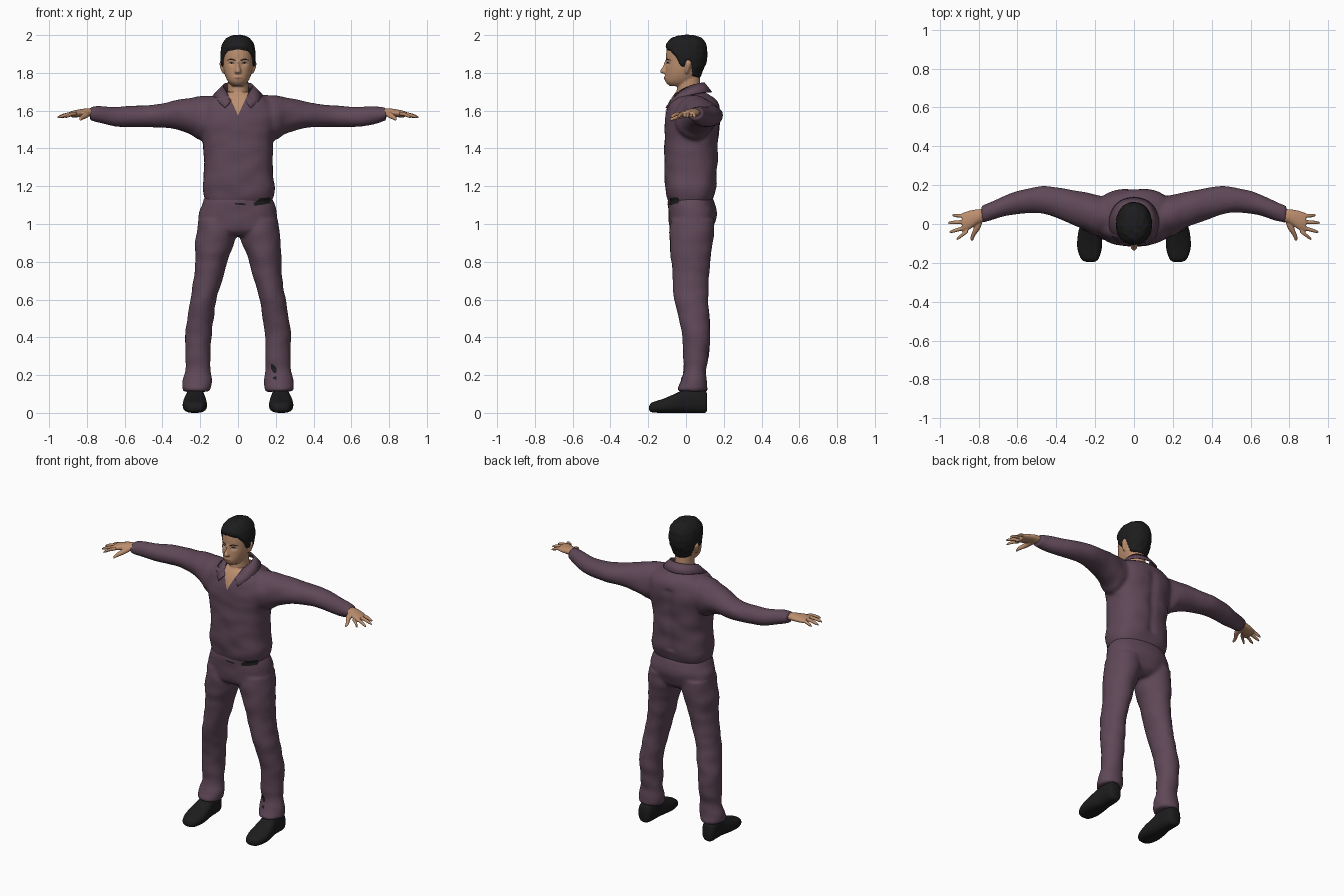
import bpy, bmesh, math
from mathutils import Vector, noise
from mathutils.bvhtree import BVHTree

if "Cube" in bpy.data.objects:
    bpy.data.objects.remove(bpy.data.objects["Cube"])


def material(name, r, g, b):
    m = bpy.data.materials.new(name)
    m.use_nodes = True
    m.diffuse_color = (r, g, b, 1)
    bsdf = m.node_tree.nodes["Principled BSDF"]
    bsdf.inputs["Base Color"].default_value = (r, g, b, 1)
    bsdf.inputs["Roughness"].default_value = 0.8
    return m


cloth = material("plum cloth", 0.115, 0.064, 0.096)
skin = material("skin", 0.50, 0.27, 0.155)
black = material("black", 0.012, 0.012, 0.013)
lip = material("lip", 0.30, 0.12, 0.085)
white = material("eye white", 0.50, 0.44, 0.40)


def finish(name, bm, mat):
    bmesh.ops.recalc_face_normals(bm, faces=bm.faces)
    mesh = bpy.data.meshes.new(name)
    bm.to_mesh(mesh)
    bm.free()
    mesh.materials.append(mat)
    obj = bpy.data.objects.new(name, mesh)
    bpy.context.collection.objects.link(obj)
    activate([obj])
    bpy.ops.object.shade_smooth_by_angle(angle=math.radians(50))
    return obj


def activate(objs):
    bpy.ops.object.select_all(action='DESELECT')
    for o in objs:
        o.select_set(True)
    bpy.context.view_layer.objects.active = objs[0]


def spline(keys, steps):
    """Smooth curve through tuples of any length."""
    pts = [Vector(k) for k in keys]
    out = []
    for i in range(len(pts) - 1):
        a, b = pts[i], pts[i + 1]
        ta = (b - pts[max(i - 1, 0)]) / 2
        tb = (pts[min(i + 2, len(pts) - 1)] - a) / 2
        for s in range(steps):
            t = s / steps
            out.append(a * (2*t**3 - 3*t*t + 1) + ta * (t**3 - 2*t*t + t)
                       + b * (3*t*t - 2*t**3) + tb * (t**3 - t*t))
    return out + [pts[-1]]


def loft(name, axis, rings, mat, side=1, n=2.0, seg=36, steps=4):
    """Skin rings given as (position, u min, u max, v min, v max) along an axis."""
    bm = bmesh.new()
    loops = []
    for p, u0, u1, v0, v1 in spline(rings, steps):
        loop = []
        for k in range(seg):
            c, s = math.cos(math.tau * k / seg), math.sin(math.tau * k / seg)
            u = (u0 + u1) / 2 + (u1 - u0) / 2 * math.copysign(abs(c) ** (2 / n), c)
            v = (v0 + v1) / 2 + (v1 - v0) / 2 * math.copysign(abs(s) ** (2 / n), s)
            x, y, z = {'x': (p, u, v), 'y': (u, p, v), 'z': (u, v, p)}[axis]
            loop.append(bm.verts.new((x * side, y, z)))
        loops.append(loop)
    for a, b in zip(loops, loops[1:]):
        for k in range(seg):
            j = (k + 1) % seg
            bm.faces.new((a[k], a[j], b[j], b[k]))
    bm.faces.new(loops[0])
    bm.faces.new(loops[-1])
    return finish(name, bm, mat)


def fuse(name, parts, voxel, rounds, shift=None):
    """Join parts into one smooth skin, then move its points by a rule."""
    activate(parts)
    bpy.ops.object.join()
    obj = bpy.context.object
    obj.name = name
    mod = obj.modifiers.new("skin", 'REMESH')
    mod.mode = 'VOXEL'
    mod.voxel_size = voxel
    mod.use_smooth_shade = True
    sm = obj.modifiers.new("soften", 'SMOOTH')
    sm.iterations = rounds
    for m in ("skin", "soften"):
        bpy.ops.object.modifier_apply(modifier=m)
    if shift:
        moves = [shift(v.co, v.normal) for v in obj.data.vertices]
        for v, d in zip(obj.data.vertices, moves):
            v.co += d
    bpy.ops.object.shade_smooth_by_angle(angle=math.radians(50))
    return obj


def patch(name, targets, columns, mat, lift=0.002, rows=6, steps=4):
    """Thin plate laid on the front, given as (x, z low, z high) columns."""
    trees = []
    for t in targets:
        trees.append(BVHTree.FromPolygons([v.co for v in t.data.vertices],
                                          [p.vertices for p in t.data.polygons]))
    cols = []
    for a, b in zip(columns, columns[1:]):
        cols += [Vector(a).lerp(Vector(b), s / steps) for s in range(steps)]
    cols.append(Vector(columns[-1]))
    bm = bmesh.new()
    grid = []
    for x, lo, hi in cols:
        line = []
        for r in range(rows + 1):
            z = lo + (hi - lo) * r / rows
            hits = [t.ray_cast(Vector((x, -1, z)), Vector((0, 1, 0)))[0] for t in trees]
            y = min([h.y for h in hits if h] or [0])
            line.append(bm.verts.new((x, y - lift, z)))
        grid.append(line)
    for a, b in zip(grid, grid[1:]):
        for r in range(rows):
            bm.faces.new((a[r], b[r], b[r + 1], a[r + 1]))
    return finish(name, bm, mat)


def folds(co, normal):
    p = Vector((co.x * 9, co.y * 9, co.z * 14))
    spine = -0.008 * math.exp(-(co.x / 0.025) ** 2) if co.y > 0.05 and 1.2 < co.z < 1.6 else 0
    return normal * (0.006 * noise.noise(p) + spine)


# Shirt: body and sleeves
body = [(1.105, -.165, .17, -.088, .13), (1.14, -.178, .187, -.10, .148),
        (1.19, -.187, .20, -.11, .162), (1.25, -.182, .187, -.113, .164),
        (1.35, -.18, .184, -.114, .167), (1.45, -.19, .19, -.114, .172),
        (1.55, -.21, .21, -.112, .18), (1.62, -.20, .20, -.097, .175),
        (1.66, -.165, .165, -.08, .155), (1.685, -.11, .11, -.063, .125),
        (1.70, -.075, .075, -.045, .10)]
sleeve = [(.10, -.07, .13, 1.46, 1.68), (.2, -.058, .152, 1.445, 1.678),
          (.25, -.03, .163, 1.475, 1.667), (.32, .0, .175, 1.5, 1.657),
          (.40, .033, .187, 1.51, 1.64), (.48, .053, .197, 1.515, 1.63),
          (.56, .057, .18, 1.512, 1.625), (.65, .042, .15, 1.518, 1.623),
          (.74, .017, .11, 1.537, 1.622), (.785, .003, .093, 1.55, 1.617)]
shirt = fuse("shirt", [loft("shirt_body", 'z', body, cloth, n=2.5)] +
             [loft("sleeve", 'x', sleeve, cloth, s) for s in (1, -1)], 0.01, 4, folds)

# Trousers: hips and legs
hips = [(.935, -.14, .14, -.05, .10), (.97, -.20, .20, -.085, .14),
        (1.05, -.207, .207, -.092, .16), (1.12, -.187, .187, -.097, .15),
        (1.16, -.165, .165, -.088, .13)]
leg = [(1.02, .02, .212, -.08, .15), (.95, .01, .222, -.087, .147),
       (.88, .03, .228, -.085, .137), (.8, .057, .228, -.077, .127),
       (.7, .086, .235, -.07, .12), (.6, .114, .252, -.063, .117),
       (.5, .13, .267, -.038, .124), (.4, .14, .278, -.02, .128),
       (.3, .145, .278, -.015, .12), (.22, .143, .282, -.012, .105),
       (.17, .138, .292, -.025, .107), (.13, .143, .296, -.047, .113),
       (.112, .15, .288, -.043, .108)]
trousers = fuse("trousers", [loft("hips", 'z', hips, cloth, n=2.3)] +
                [loft("trouser_leg", 'z', leg, cloth, s) for s in (1, -1)], 0.01, 3, folds)

# Shoes
shoe = [(-.195, .205, .245, .015, .035), (-.18, .183, .272, .003, .055),
        (-.12, .165, .292, 0, .075), (-.05, .168, .288, 0, .105),
        (0, .175, .277, 0, .13), (.06, .178, .275, 0, .135),
        (.1, .188, .27, 0, .12), (.112, .2, .26, .015, .1)]
for s, label in ((1, "left"), (-1, "right")):
    loft(label + "_shoe", 'y', shoe, black, s, n=2.6)

# Hands: palm, four fingers and a thumb
palm = [(.75, .02, .075, 1.567, 1.607), (.8, .003, .076, 1.568, 1.612),
        (.85, -.03, .068, 1.565, 1.605), (.885, -.04, .055, 1.565, 1.597)]
fingers = [(-.035, -.08, .915), (-.014, -.042, .95), (.012, .006, .958), (.04, .045, .935)]
for s, label in ((1, "left"), (-1, "right")):
    parts = [loft("palm", 'x', palm, skin, s)]
    for y0, y1, tip in fingers:
        rings = []
        for f, r in ((0, .011), (.4, .0105), (.8, .009), (1, .004)):
            x, y, z = .855 + (tip - .855) * f, y0 + (y1 - y0) * f, 1.585 - .022 * f * f
            rings.append((x, y - r, y + r, z - r, z + r))
        parts.append(loft("finger", 'x', rings, skin, s, seg=12))
    thumb = [(.03, .775, .82, 1.57, 1.60), (-.02, .79, .825, 1.56, 1.59),
             (-.06, .817, .84, 1.55, 1.572), (-.085, .828, .84, 1.546, 1.558)]
    parts.append(loft("thumb", 'y', thumb, skin, s, seg=16))
    fuse(label + "_hand", parts, 0.004, 2)

# Head with neck, nose and ears
skull = [(1.73, -.085, .02, .03), (1.75, -.106, .04, .05), (1.78, -.110, .065, .066),
         (1.82, -.108, .082, .077), (1.86, -.106, .097, .081), (1.90, -.105, .102, .082),
         (1.94, -.098, .099, .077), (1.97, -.077, .082, .06), (1.985, -.045, .05, .037),
         (1.99, -.015, .02, .01)]
skull = [(z, -w, w, f, b) for z, f, b, w in skull]
neck = [(1.56, -.08, .08, -.075, .09), (1.64, -.066, .066, -.062, .088),
        (1.70, -.056, .056, -.05, .08), (1.79, -.054, .054, -.045, .072)]
nose = [(1.865, -.007, .007, -.112, -.085), (1.835, -.01, .01, -.122, -.085),
        (1.808, -.018, .018, -.138, -.085), (1.796, -.014, .014, -.124, -.085)]
ear = [(1.797, .07, .082, -.005, .01), (1.82, .065, .092, -.008, .02),
       (1.85, .065, .098, -.006, .03), (1.868, .07, .09, .004, .022)]


def sockets(co, normal):
    if co.y > -0.05:
        return Vector()
    dent = math.exp(-((abs(co.x) - .034) / .016) ** 2 - ((co.z - 1.85) / .012) ** 2)
    ridge = math.exp(-((co.z - 1.772) / .014) ** 2 - (co.x / .025) ** 2)
    return Vector((0, .008 * dent - .005 * ridge, 0))


head = fuse("head", [loft("skull", 'z', skull, skin, n=2.15), loft("neck", 'z', neck, skin),
                     loft("nose", 'z', nose, skin, seg=20)] +
            [loft("ear", 'z', ear, skin, s, seg=20) for s in (1, -1)], 0.005, 2, sockets)

# Hair: a skull-shaped shell that sinks into the skin below the hairline
hair = loft("hair", 'z', skull, black, n=2.15, seg=72, steps=8)
line = [(0, 1.925), (.6, 1.915), (.95, 1.885), (1.2, 1.84), (1.5, 1.828), (1.62, 1.865),
        (1.9, 1.85), (2.1, 1.785), (3.2, 1.765)]
for v in hair.data.vertices:
    angle = math.atan2(abs(v.co.x), -v.co.y)
    for (a0, z0), (a1, z1) in zip(line, line[1:]):
        if a0 <= angle <= a1:
            edge = z0 + (z1 - z0) * (angle - a0) / (a1 - a0)
    grow = max(-.012, min(.011, (v.co.z - edge) * .8))
    if grow > 0.008:
        grow += .003 * noise.noise(v.co * 45)
    v.co += (v.co - Vector((0, 0, 1.87))).normalized() * grow

# Face plates
for s, label in ((1, "left"), (-1, "right")):
    patch(label + "_brow", [head], [(.013 * s, 1.863, 1.869), (.035 * s, 1.869, 1.877),
                                    (.058 * s, 1.866, 1.869)], black)
    patch(label + "_eye", [head], [(.02 * s, 1.848, 1.849), (.034 * s, 1.844, 1.856),
                                   (.048 * s, 1.849, 1.850)], white)
    patch(label + "_iris", [head], [(.029 * s, 1.847, 1.854), (.039 * s, 1.847, 1.854)],
          black, 0.004)
    patch(label + "_lashes", [head], [(.018 * s, 1.848, 1.851), (.034 * s, 1.854, 1.859),
                                      (.051 * s, 1.849, 1.852)], black, 0.004)
patch("lips", [head], [(-.025, 1.771, 1.773), (0, 1.764, 1.779), (.025, 1.771, 1.773)], lip)

# Open neck of the shirt
patch("open_neck", [shirt, head], [(-.052, 1.688, 1.70), (0, 1.575, 1.70),
                                   (.052, 1.688, 1.70)], skin, 0.004, 16, 10)

# Folded collar
top = [(.035, -.08, 1.655), (.065, -.035, 1.705), (.08, .03, 1.735), (.058, .08, 1.748),
       (0, .098, 1.75)]
low = [(.068, -.108, 1.618), (.117, -.055, 1.66), (.128, .03, 1.688), (.085, .11, 1.70),
       (0, .138, 1.70)]
bm = bmesh.new()
edges = []
for pts in (top, low):
    full = pts + [(-x, y, z) for x, y, z in reversed(pts[:-1])]
    edges.append([bm.verts.new(p) for p in spline(full, 5)])
for i in range(len(edges[0]) - 1):
    bm.faces.new((edges[0][i], edges[0][i + 1], edges[1][i + 1], edges[1][i]))
collar = finish("collar", bm, cloth)
collar.modifiers.new("thickness", 'SOLIDIFY').thickness = 0.008

# Dark patches on the waist and left trouser leg
patch("waist_patch", [shirt, trousers], [(.085, 1.098, 1.112), (.12, 1.10, 1.138),
                                         (.172, 1.11, 1.14)], black, 0.004)
patch("waist_chip", [shirt, trousers], [(-.015, 1.103, 1.112), (.04, 1.10, 1.109)], black, 0.004)
patch("leg_patch", [trousers], [(.175, .235, .26), (.19, .21, .255), (.205, .215, .235)],
      black, 0.004)
patch("leg_chip", [trousers], [(.185, .18, .19), (.205, .175, .195)], black, 0.004)
